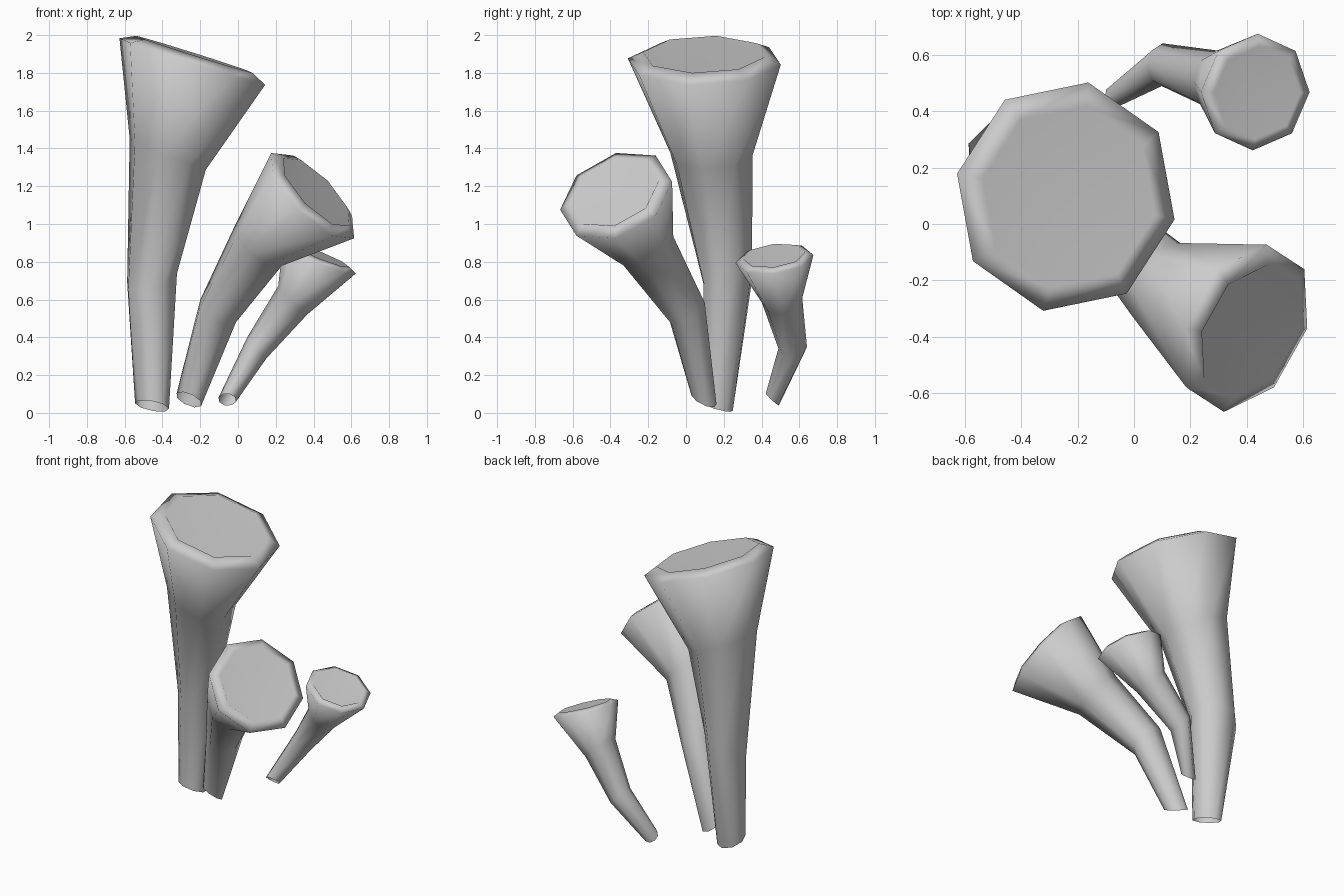
import bpy, bmesh
from math import pi, cos, sin
from mathutils import Vector

if "Cube" in bpy.data.objects:
    bpy.data.objects.remove(bpy.data.objects["Cube"])

SIDES = 8


def add_ring(bm, centre, normal, radius, ref):
    """Octagon around centre, first corner pointing towards ref."""
    n = normal.normalized()
    u = (ref - n * ref.dot(n)).normalized()
    v = n.cross(u)
    return [bm.verts.new(centre + radius * (u * cos(a) + v * sin(a)))
            for a in (2 * pi * i / SIDES for i in range(SIDES))]


def funnel(name, rings, ref, lip_in, lip_up):
    """Bent open-footed tube from (centre, normal, radius) rings, with lip and dished mouth."""
    rings = [(Vector(c), Vector(n).normalized(), r) for c, n, r in rings]
    ref = Vector(ref)
    top, n, r = rings[-1]
    # rounded lip around the mouth
    lip_r = r - lip_in
    lip_c = top + n * lip_up
    bm = bmesh.new()
    loops = [add_ring(bm, *ring, ref) for ring in rings + [(lip_c, n, lip_r)]]
    for a, b in zip(loops, loops[1:]):
        for i in range(SIDES):
            j = (i + 1) % SIDES
            bm.faces.new((a[i], a[j], b[j], b[i]))
    # conical hollow inside the mouth
    apex = bm.verts.new(lip_c - n * lip_r * 1.05)
    for i in range(SIDES):
        bm.faces.new((loops[-1][i], loops[-1][(i + 1) % SIDES], apex))
    for f in bm.faces:
        f.smooth = True
    mesh = bpy.data.meshes.new(name)
    bm.to_mesh(mesh)
    bm.free()
    obj = bpy.data.objects.new(name, mesh)
    bpy.context.collection.objects.link(obj)


# tall tube
funnel("large_tube", [
    ((-0.455, 0.16, 0.037), (0.2, 0.30, 1), 0.092),
    ((-0.455, 0.225, 0.715), (-0.35, -0.38, 1), 0.147),
    ((-0.372, 0.135, 1.37), (0.37, -0.05, 0.93), 0.222),
    ((-0.242, 0.097, 1.86), (0.30, -0.02, 0.95), 0.413),
], (0.38, -0.08, -0.12), 0.085, 0.04)

# medium tube leaning to the front right
funnel("medium_tube", [
    ((-0.26, 0.095, 0.07), (0.45, 0.5, 1), 0.074),
    ((-0.105, 0.005, 0.54), (0.5, -0.7, 1), 0.113),
    ((0.11, -0.22, 0.89), (0.9, -0.55, 1), 0.165),
    ((0.395, -0.37, 1.15), (0.70, -0.35, 0.68), 0.315),
], (0.205, 0.0, -0.21), 0.065, 0.03)

# small tube at the back right
funnel("small_tube", [
    ((-0.057, 0.457, 0.07), (0.1, 0.9, 1), 0.048),
    ((0.10, 0.565, 0.345), (0.75, -0.05, 0.65), 0.076),
    ((0.29, 0.508, 0.597), (0.7, -0.1, 0.7), 0.108),
    ((0.43, 0.468, 0.815), (0.37, -0.11, 0.92), 0.208),
], (0.19, 0.0, -0.08), 0.043, 0.02)
